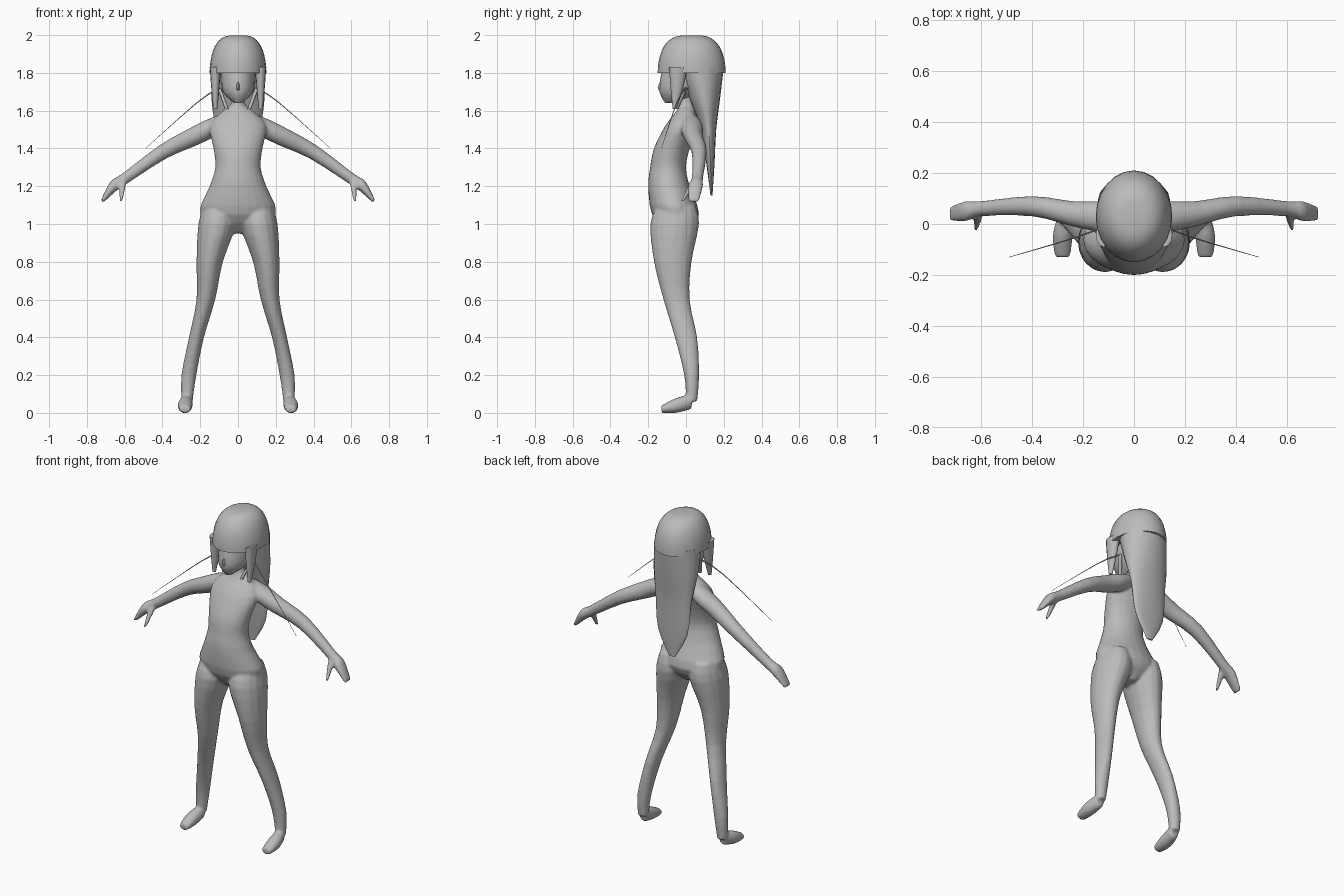
import bpy, bmesh
from math import sin, cos, pi, radians
from mathutils import Vector

cube = bpy.data.objects.get("Cube")
if cube:
    bpy.data.objects.remove(cube, do_unlink=True)

grey = bpy.data.materials.new("plain_grey")
grey.use_nodes = True
grey.diffuse_color = (.5, .5, .5, 1)
grey.node_tree.nodes["Principled BSDF"].inputs["Base Color"].default_value = grey.diffuse_color

AXIS_X, AXIS_Y, AXIS_Z = Vector((1, 0, 0)), Vector((0, 1, 0)), Vector((0, 0, 1))
ARM_UP = Vector((.5, 0, .86))


def refine(rows, steps=3):
    """Pass a smooth spline through the given rows and sample it."""
    points = [Vector(row) for row in rows]
    padded = [points[0], *points, points[-1]]
    result = []
    for before, start, end, after in zip(padded, padded[1:], padded[2:], padded[3:]):
        leave, arrive = (end - before) / 2, (after - start) / 2
        for step in range(steps):
            t = step / steps
            ease = t * t * (3 - 2 * t)
            pull = t * (1 - t)
            result.append(start.lerp(end, ease) + leave * pull * (1 - t) - arrive * pull * t)
    return result + [points[-1]]


def loft(bm, rings, sides=16, side=1):
    """Skin a closed tube over rings of (centre, axis u, axis v)."""
    loops = []
    for centre, u, v in rings:
        loop = []
        for i in range(sides):
            angle = 2 * pi * i / sides
            point = centre + u * cos(angle) + v * sin(angle)
            point.x *= side
            loop.append(bm.verts.new(point))
        loops.append(loop)
    for low, high in zip(loops, loops[1:]):
        for i in range(sides):
            j = (i + 1) % sides
            bm.faces.new((low[i], low[j], high[j], high[i]))
    bm.faces.new(loops[0])
    bm.faces.new(loops[-1])


def stack(rows):
    """Level rings from (height, half width, front y, back y)."""
    return [(Vector((0, (front + back) / 2, z)), AXIS_X * width, AXIS_Y * (back - front) / 2)
            for z, width, front, back in refine(rows)]


def limb(rows, u, v):
    """Rings from (x, y, z, u radius, v radius) with fixed axes."""
    return [(Vector((x, y, z)), u * radius_u, v * radius_v)
            for x, y, z, radius_u, radius_v in refine(rows)]


def finish(name, bm):
    """Turn the mesh into a smooth shaded grey object."""
    bmesh.ops.recalc_face_normals(bm, faces=bm.faces[:])
    mesh = bpy.data.meshes.new(name)
    bm.to_mesh(mesh)
    bm.free()
    mesh.materials.append(grey)
    obj = bpy.data.objects.new(name, mesh)
    bpy.context.collection.objects.link(obj)
    bpy.ops.object.select_all(action='DESELECT')
    obj.select_set(True)
    bpy.context.view_layer.objects.active = obj
    bpy.ops.object.shade_smooth_by_angle(angle=radians(50))
    return obj


def build(name, rings, sides=16, side=1):
    """Make a separate object from one lofted tube."""
    bm = bmesh.new()
    loft(bm, rings, sides, side)
    return finish(name, bm)


# Torso and neck
torso = stack([
    (.95, .03, -.1, 0), (1.05, .2, -.18, .07), (1.2, .15, -.2, .02),
    (1.3, .12, -.19, 0), (1.4, .13, -.17, .02), (1.52, .15, -.11, .06),
    (1.6, .08, -.05, .05), (1.63, .04, -.04, .04), (1.7, .03, -.03, .03)])

# Legs and feet
leg = limb([
    (.11, -.05, 1.1, .07, .1), (.11, -.06, 1, .1, .13), (.15, -.07, .8, .07, .1),
    (.17, -.05, .6, .05, .07), (.22, 0, .4, .04, .06), (.26, .03, .2, .04, .04),
    (.27, .03, .06, .03, .03)], AXIS_X, AXIS_Y)
foot = limb([
    (.27, .03, .06, .03, .04), (.28, -.05, .04, .04, .04),
    (.28, -.13, .02, .03, .02)], AXIS_X, AXIS_Z)

# Arms with mitten hands and thumbs
arm = limb([
    (.06, .02, 1.55, .05, .04), (.14, .03, 1.51, .06, .05), (.24, .04, 1.46, .05, .05),
    (.4, .07, 1.38, .04, .04), (.6, .06, 1.24, .03, .03), (.66, .05, 1.2, .04, .03),
    (.72, .04, 1.12, .03, .01)], AXIS_Y, ARM_UP)
thumb = limb([(.61, .04, 1.22, .02, .02), (.62, -.02, 1.12, .01, .01)], AXIS_X, AXIS_Y)

# Fuse the overlapping body parts into one soft skin
body = bmesh.new()
loft(body, torso, 24)
for side in (1, -1):
    for part in (leg, foot, arm, thumb):
        loft(body, part, side=side)
figure = finish("body", body)
fuse = figure.modifiers.new("fuse", 'REMESH')
fuse.mode = 'VOXEL'
fuse.voxel_size = .008
fuse.use_smooth_shade = True
soften = figure.modifiers.new("soften", 'SMOOTH')
soften.iterations = 6

# Head with a small nose
build("head", stack([
    (1.64, .02, -.11, -.05), (1.7, .08, -.14, .07),
    (1.8, .09, -.13, .13), (1.9, .08, -.1, .12)]), 20)
build("nose", stack([
    (1.7, .01, -.13, -.1), (1.72, .01, -.15, -.1), (1.77, .01, -.13, -.1)]), 8)

# Hair cap: a full, rounded dome cut straight at the fringe
dome = []
for step in range(12):
    angle = pi / 2 * step / 12
    spread = cos(angle) ** .6
    dome.append((Vector((0, .03, 1.8 + .2 * sin(angle))),
                 AXIS_X * .15 * spread, AXIS_Y * .18 * spread))
build("hair_cap", dome, 24)

# Long hair falling down the back to a rounded tip
build("back_hair", stack([
    (1.83, .14, -.05, .2), (1.66, .14, .02, .18), (1.5, .12, .08, .16),
    (1.3, .1, .11, .15), (1.15, .02, .13, .14)]), 20)

# Face-framing locks, neck wisps and fine loose strands
side_lock = limb([
    (.12, -.04, 1.83, .03, .05), (.12, -.05, 1.7, .02, .03),
    (.12, -.06, 1.61, .01, .01)], AXIS_X, AXIS_Y)
neck_wisp = limb([(.1, 0, 1.72, .01, .01), (.06, -.05, 1.61, .01, .01)], AXIS_X, AXIS_Y)
strand = limb([
    (.1, 0, 1.72, .005, .005), (.22, -.05, 1.64, .003, .003),
    (.49, -.13, 1.4, .001, .001)], AXIS_Y, ARM_UP)
for side, label in ((1, "left"), (-1, "right")):
    build(label + "_side_lock", side_lock, 12, side)
    build(label + "_neck_wisp", neck_wisp, 8, side)
    build(label + "_loose_strand", strand, 6, side)
